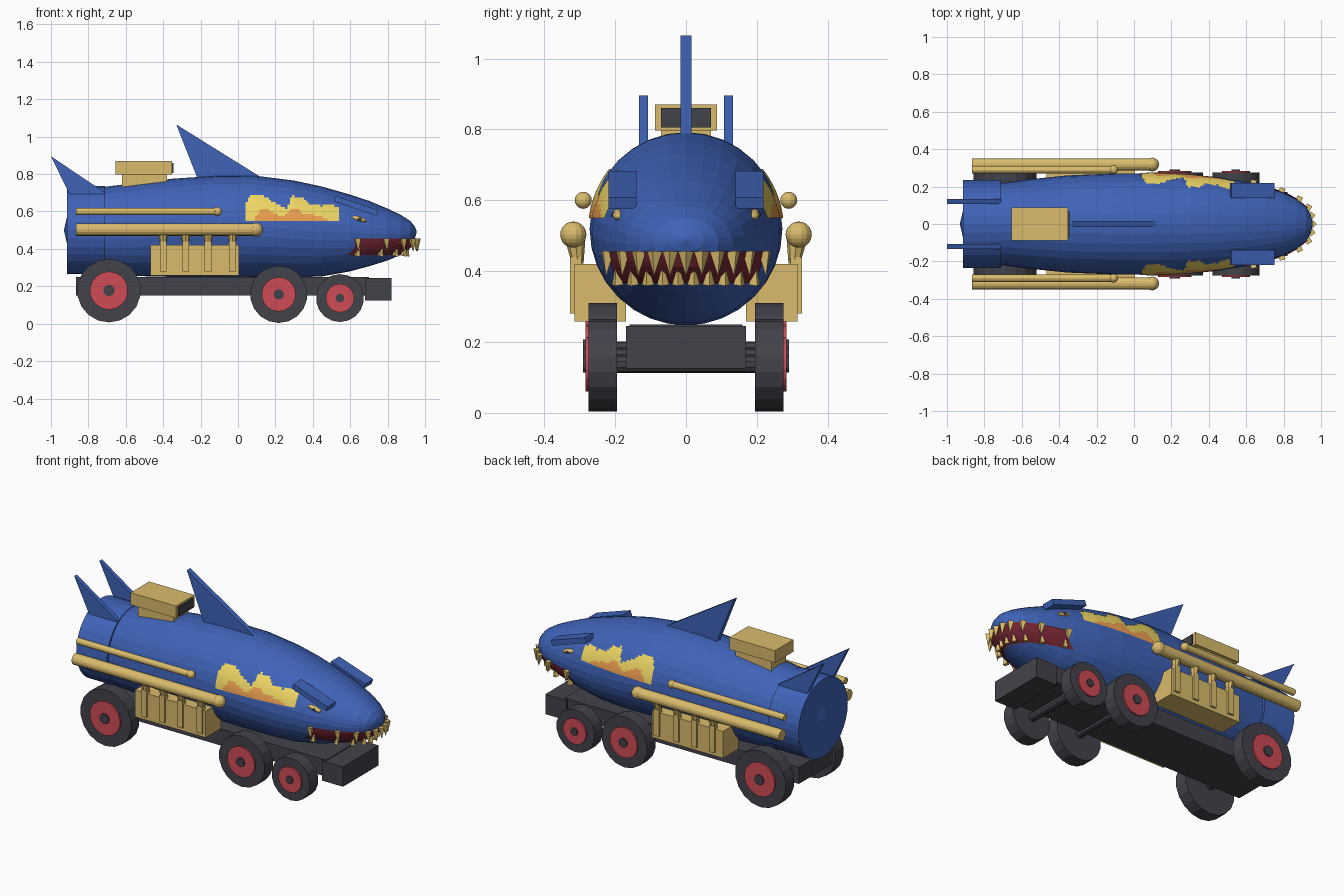
import bpy, bmesh, math
from mathutils import Matrix, Vector

if "Cube" in bpy.data.objects:
    bpy.data.objects.remove(bpy.data.objects["Cube"])


def material(name, rgb):
    m = bpy.data.materials.new(name)
    m.diffuse_color = (*rgb, 1)
    m.use_nodes = True
    m.node_tree.nodes["Principled BSDF"].inputs["Base Color"].default_value = m.diffuse_color
    return m


BLUE = material("blue", (0.05, 0.125, 0.48))
GOLD = material("gold", (0.70, 0.50, 0.15))
DARK = material("dark", (0.055, 0.055, 0.07))
RED = material("red", (0.62, 0.07, 0.09))
MAROON = material("maroon", (0.19, 0.02, 0.035))
YELLOW = material("yellow", (0.87, 0.68, 0.13))
ORANGE = material("orange", (0.83, 0.34, 0.08))


def finish(name, bm, mat, normals=True):
    if normals:
        bmesh.ops.recalc_face_normals(bm, faces=bm.faces)
    me = bpy.data.meshes.new(name)
    bm.to_mesh(me)
    bm.free()
    me.materials.append(mat)
    ob = bpy.data.objects.new(name, me)
    bpy.context.collection.objects.link(ob)
    return ob


def box(name, x, y, z, mat, pitch=0):
    bm = bmesh.new()
    c = Vector(((x[0] + x[1]) / 2, (y[0] + y[1]) / 2, (z[0] + z[1]) / 2))
    size = (abs(x[1] - x[0]), abs(y[1] - y[0]), abs(z[1] - z[0]))
    bmesh.ops.create_cube(bm, size=1, matrix=Matrix.Translation(c)
                          @ Matrix.Rotation(pitch, 4, 'Y') @ Matrix.Diagonal((*size, 1)))
    return finish(name, bm, mat)


def rod(name, a, b, r1, mat, r2=None, sides=16):
    a, b = Vector(a), Vector(b)
    bm = bmesh.new()
    rot = (b - a).to_track_quat('Z', 'Y').to_matrix().to_4x4()
    bmesh.ops.create_cone(bm, cap_ends=True, segments=sides, radius1=r1,
                          radius2=r1 if r2 is None else r2, depth=(b - a).length,
                          matrix=Matrix.Translation((a + b) / 2) @ rot)
    return finish(name, bm, mat)


def ball(name, c, r, mat, rot=0):
    bm = bmesh.new()
    bmesh.ops.create_uvsphere(bm, u_segments=14, v_segments=10, radius=1,
                              matrix=Matrix.Translation(c) @ Matrix.Rotation(rot, 4, 'Y')
                              @ Matrix.Diagonal((*r, 1)))
    return finish(name, bm, mat)


def fin(name, pts, y, half, mat):
    bm = bmesh.new()
    f = bm.faces.new([bm.verts.new((px, y - half, pz)) for px, pz in pts])
    r = bmesh.ops.extrude_face_region(bm, geom=[f])
    bmesh.ops.translate(bm, vec=(0, 2 * half, 0),
                        verts=[v for v in r["geom"] if isinstance(v, bmesh.types.BMVert)])
    return finish(name, bm, mat)


def lerp(pts, x):
    for p, q in zip(pts, pts[1:]):
        if x <= q[0]:
            t = max(0, (x - p[0]) / (q[0] - p[0]))
            return [a + (b - a) * t for a, b in zip(p, q)]
    return list(pts[-1])


# Body hull: x, top, bottom, half width
HULL = [(-.93, .505, .495, .005), (-.91, .59, .41, .09), (-.85, .66, .34, .16),
        (-.71, .732, .262, .22), (-.55, .752, .255, .24), (-.35, .775, .25, .26),
        (-.1, .792, .25, .27), (.1, .79, .248, .272), (.3, .765, .247, .265),
        (.45, .733, .253, .25), (.6, .69, .28, .225), (.7, .657, .307, .2),
        (.8, .615, .338, .168), (.87, .582, .368, .133), (.92, .55, .41, .092),
        (.945, .52, .455, .05), (.955, .495, .485, .006)]


def section(x):
    _, top, bot, w = lerp(HULL, x)
    return (top + bot) / 2, (top - bot) / 2, w


def side_y(x, z):
    zc, rz, w = section(x)
    return w * math.sqrt(max(0, 1 - ((z - zc) / rz) ** 2))


def nose_x(y, z):
    x = .955
    while x > .3:
        zc, rz, w = section(x)
        if (y / w) ** 2 + ((z - zc) / rz) ** 2 <= 1:
            break
        x -= .002
    return x


bm = bmesh.new()
N = 32
rings = []
for s in HULL:
    zc, rz, w = section(s[0])
    rings.append([bm.verts.new((s[0], w * math.cos(k * math.tau / N), zc + rz * math.sin(k * math.tau / N)))
                  for k in range(N)])
for a, b in zip(rings, rings[1:]):
    for k in range(N):
        bm.faces.new((a[k], a[(k + 1) % N], b[(k + 1) % N], b[k]))
bm.faces.new(rings[0])
bm.faces.new(rings[-1])
finish("body", bm, BLUE)
rod("tail_band", (-.915, 0, .5), (-.71, 0, .5), .235, BLUE, sides=32)

# Fins and brows
fin("dorsal_fin", [(-.33, 1.065), (.12, .785), (.1, .76), (-.21, .76)], 0, .016, BLUE)
for s in (-1, 1):
    fin("tail_fin", [(-1, .895), (-.71, .70), (-.72, .66), (-.885, .66)], s * .12, .013, BLUE)
    box("brow", (.511, .751), (s * .14, s * .218), (.614, .646), BLUE, math.radians(18.5))
    ball("eye", (.645, s * .19, .56), (.045, .018, .013), GOLD, math.radians(14))
    ball("pupil", (.65, s * .204, .559), (.012, .007, .008), DARK)

# Flame patches made of small cells hugging the hull
FLAME = [(.04, .64), (.07, .69), (.15, .68), (.18, .655), (.26, .615), (.29, .685), (.36, .665),
         (.39, .635), (.45, .63), (.49, .645), (.54, .62)]
CORE = [(.08, .55), (.13, .62), (.18, .60), (.24, .57), (.3, .62), (.35, .59), (.45, .575), (.48, .55)]
D = .0125
for name, mat, core in (("flame_outer", YELLOW, False), ("flame_core", ORANGE, True)):
    for s in (-1, 1):
        bm = bmesh.new()
        for i in range(40):
            for j in range(12):
                x, z = .04 + i * D, .55 + j * D
                if z + D / 2 > lerp(FLAME, x + D / 2)[1]:
                    continue
                if (z + D / 2 < lerp(CORE, x + D / 2)[1]) != core:
                    continue
                q = [(x, z), (x + D, z), (x + D, z + D), (x, z + D)]
                vs = [bm.verts.new((a, s * (side_y(a, b) + .004), b)) for a, b in q]
                bm.faces.new(vs if s < 0 else vs[::-1])
        finish(name, bm, mat, False)

# Mouth strip wrapped round the nose
bm = bmesh.new()
grid = []
for j in range(7):
    t = j / 6
    z = .367 + .088 * t
    w = .19 + .03 * t
    row = []
    for i in range(33):
        y = w * math.sin((i / 16 - 1) * math.pi / 2)
        row.append(bm.verts.new((nose_x(y, z) + .008, y * 1.025, z)))
    grid.append(row)
for a, b in zip(grid, grid[1:]):
    for i in range(32):
        bm.faces.new((a[i], a[i + 1], b[i + 1], b[i]))
finish("mouth", bm, MAROON, False)

# Teeth: upper row points down, lower row points up
for i in range(-5, 6):
    y = i * .043
    x = nose_x(y, .45) + .014
    rod("upper_tooth", (x, y * 1.03, .455), (x + .006, y * 1.05, .385), .022, GOLD, 0, 4)
for i in range(-5, 5):
    y = (i + .5) * .042
    x = nose_x(y, .385) + .012
    rod("lower_tooth", (x, y * 1.02, .362), (x + .012, y * 1.05, .42), .018, GOLD, 0, 4)

# Roof scoop
box("scoop_neck", (-.62, -.38), (-.07, .07), (.72, .80), GOLD)
box("scoop", (-.655, -.352), (-.088, .088), (.797, .87), GOLD)
box("scoop_opening", (-.36, -.345), (-.07, .07), (.806, .86), DARK)

# Side pipes and engine blocks
for s in (-1, 1):
    rod("lower_pipe", (-.865, s * .318, .503), (.1, s * .318, .503), .033, GOLD)
    ball("lower_pipe_end", (.097, s * .318, .503), (.037,) * 3, GOLD)
    rod("upper_pipe", (-.865, s * .29, .60), (-.105, s * .29, .60), .019, GOLD)
    ball("upper_pipe_end", (-.11, s * .29, .60), (.024,) * 3, GOLD)
    box("engine_block", (-.468, .005), (s * .17, s * .315), (.258, .42), GOLD)
    for x in (-.40, -.28, -.16, -.03):
        box("header", (x - .018, x + .018), (s * .295, s * .327), (.28, .44), GOLD)
        rod("header_top", (x, s * .305, .42), (x, s * .312, .485), .016, GOLD, .028, 8)

# Chassis and wheels
box("chassis", (-.865, .70), (-.16, .16), (.15, .25), DARK)
box("front_bumper", (.68, .82), (-.17, .17), (.125, .245), DARK)
for x, z, r in ((-.69, .177, .17), (.218, .157, .153), (.545, .137, .128)):
    rod("axle", (x, -.2, z), (x, .2, z), .025, DARK, sides=10)
    for s in (-1, 1):
        rod("tyre", (x, s * .195, z), (x, s * .275, z), r, DARK, sides=18)
        rod("hub", (x, s * .26, z), (x, s * .284, z), r * .6, RED, sides=18)
        rod("hub_cap", (x, s * .27, z), (x, s * .291, z), r * .18, DARK, sides=12)
